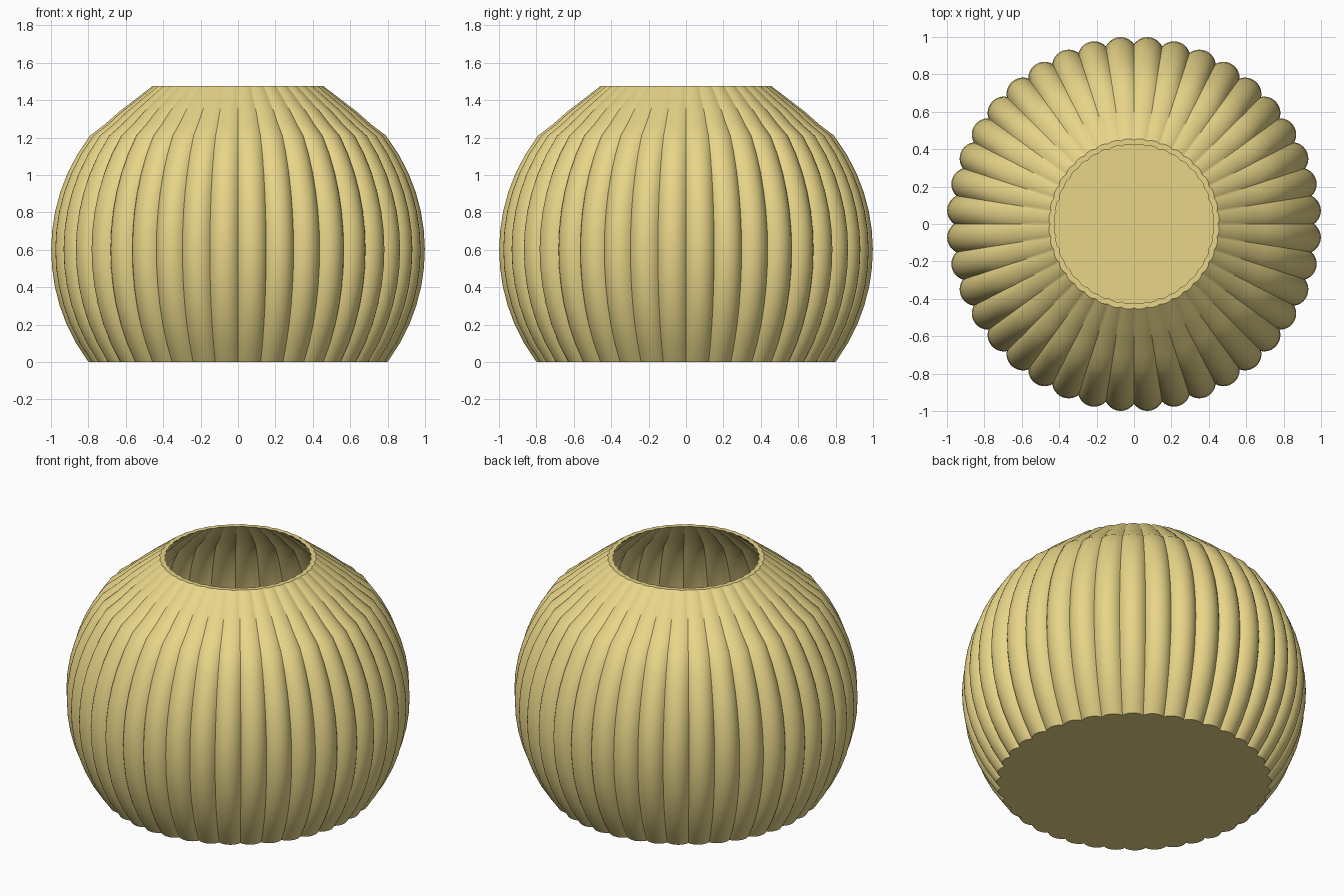
import bpy, bmesh
from math import sin, cos, atan, sqrt, pi, radians

if "Cube" in bpy.data.objects:
    bpy.data.objects.remove(bpy.data.objects["Cube"])

LOBES, SEG = 40, 10     # ribs, segments per rib
CENTRE, TOP, WALL = 0.6, 1.476, 0.03


def ring(bm, r, z):
    """Scalloped ring: circular-arc lobes that get shallower as the radius shrinks."""
    step = 2 * pi / LOBES
    crease = r - 0.04 * r * r
    half = crease * sin(step / 2)                 # half chord of a lobe
    base = crease * cos(step / 2)                 # distance of chord from the axis
    sag = r - base
    a = 2 * atan(sag / half)                      # half angle of the lobe arc
    rad = half / sin(a)
    verts = []
    for i in range(LOBES):
        mid = (i + 0.5) * step
        for k in range(SEG):
            t = -a + 2 * a * k / SEG
            u, v = r - rad + rad * cos(t), rad * sin(t)
            verts.append(bm.verts.new((u * cos(mid) - v * sin(mid),
                                       u * sin(mid) + v * cos(mid), z)))
    return verts


# Outer profile: a sphere cut at the base, running straighter towards the mouth
outer = []
for i in range(13):
    z = 1.21 * i / 12
    outer.append((1.002 * sqrt(1 - (z - CENTRE) ** 2), z))
outer += [(0.715, 1.27), (0.635, 1.34), (0.55, 1.405), (0.457, TOP)]

# Inner profile: same shape, thinner by the wall, ending at the floor
inner = [(r - WALL, z) for r, z in reversed(outer) if z > 0.05]
inner.append((outer[0][0] - WALL + 0.02, WALL))

# Ribbed bowl
bm = bmesh.new()
rings = [ring(bm, r, z) for r, z in outer + inner]
n = LOBES * SEG
for lo, hi in zip(rings, rings[1:]):
    for i in range(n):
        j = (i + 1) % n
        bm.faces.new((lo[i], lo[j], hi[j], hi[i]))

# Underside and inside floor
for loop, z in ((rings[0], 0), (rings[-1], WALL)):
    c = bm.verts.new((0, 0, z))
    for i in range(n):
        bm.faces.new((loop[i], loop[(i + 1) % n], c))
bmesh.ops.recalc_face_normals(bm, faces=bm.faces[:])

mesh = bpy.data.meshes.new("ribbed_vase")
bm.to_mesh(mesh)
bm.free()
vase = bpy.data.objects.new("ribbed_vase", mesh)
bpy.context.collection.objects.link(vase)

mat = bpy.data.materials.new("ochre_glaze")
mat.diffuse_color = (0.81, 0.67, 0.25, 1)
mat.use_nodes = True
mat.node_tree.nodes["Principled BSDF"].inputs["Base Color"].default_value = mat.diffuse_color
mesh.materials.append(mat)

bpy.context.view_layer.objects.active = vase
vase.select_set(True)
bpy.ops.object.shade_smooth_by_angle(angle=radians(35))
